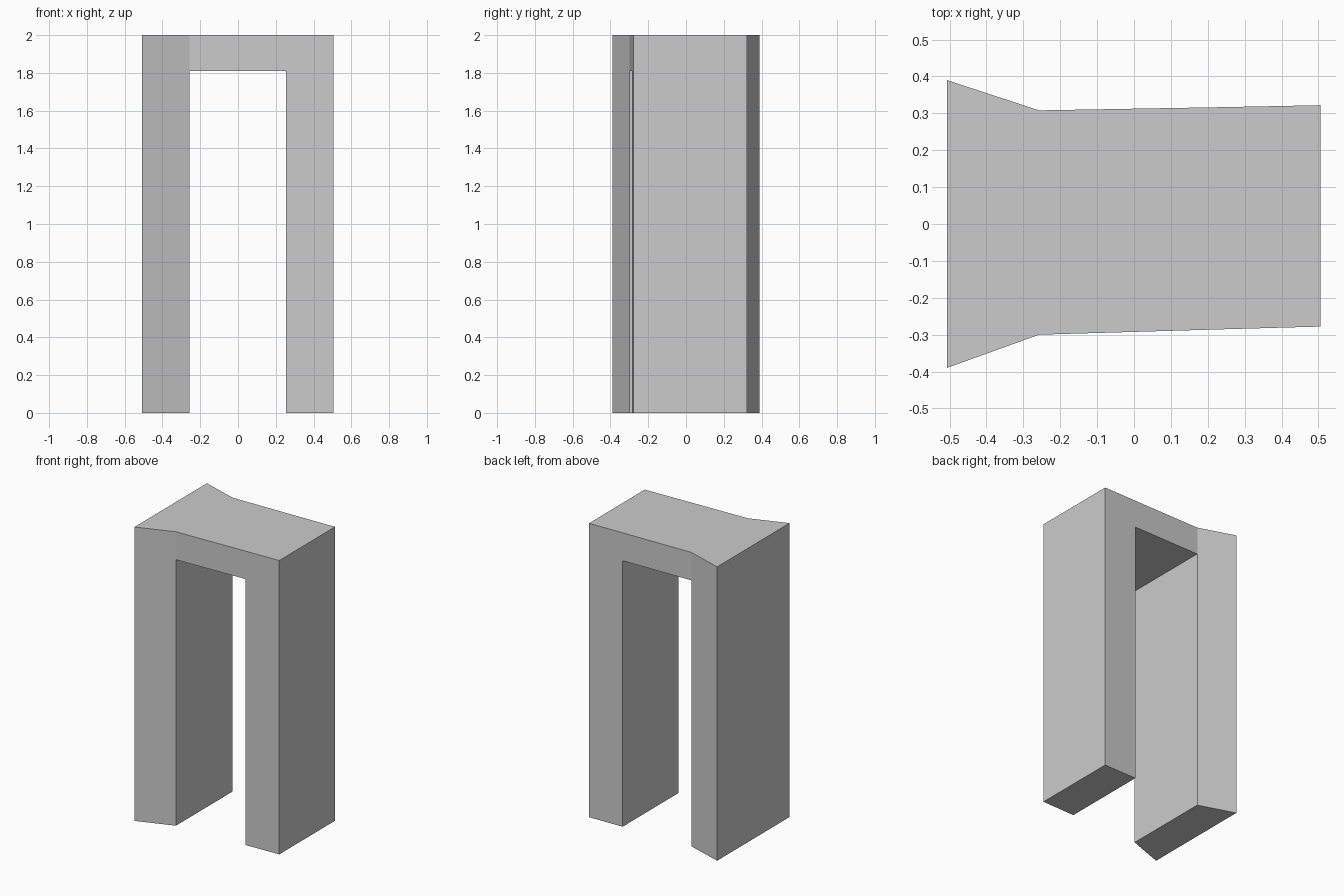
import bpy, bmesh

if "Cube" in bpy.data.objects:
    bpy.data.objects.remove(bpy.data.objects["Cube"])

# Stations along x: (x, front y, back y); flared left end, straight run to the right
stations = [(-0.507, -0.39, 0.39), (-0.257, -0.30, 0.308),
            (0.255, -0.285, 0.317), (0.505, -0.278, 0.322)]
levels = [0.0, 1.81, 2.0]

bm = bmesh.new()
front = [[bm.verts.new((x, f, z)) for z in levels] for x, f, b in stations]
back = [[bm.verts.new((x, b, z)) for z in levels] for x, f, b in stations]

# Front and back skins: legs at both ends, lintel above the opening
cells = [(i, j) for i in range(3) for j in range(2) if (i, j) != (1, 0)]
for i, j in cells:
    ring = [(i, j), (i + 1, j), (i + 1, j + 1), (i, j + 1)]
    bm.faces.new([front[a][c] for a, c in ring])
    bm.faces.new([back[a][c] for a, c in reversed(ring)])

# Side walls, underside and top follow the outline of the arch
outline = [(0, 0), (1, 0), (1, 1), (2, 1), (2, 0), (3, 0),
           (3, 1), (3, 2), (2, 2), (1, 2), (0, 2), (0, 1)]
for (a, c), (d, e) in zip(outline, outline[1:] + outline[:1]):
    bm.faces.new([front[d][e], front[a][c], back[a][c], back[d][e]])

bmesh.ops.recalc_face_normals(bm, faces=bm.faces)
mesh = bpy.data.meshes.new("archway")
bm.to_mesh(mesh)
bm.free()
bpy.context.collection.objects.link(bpy.data.objects.new("archway", mesh))
